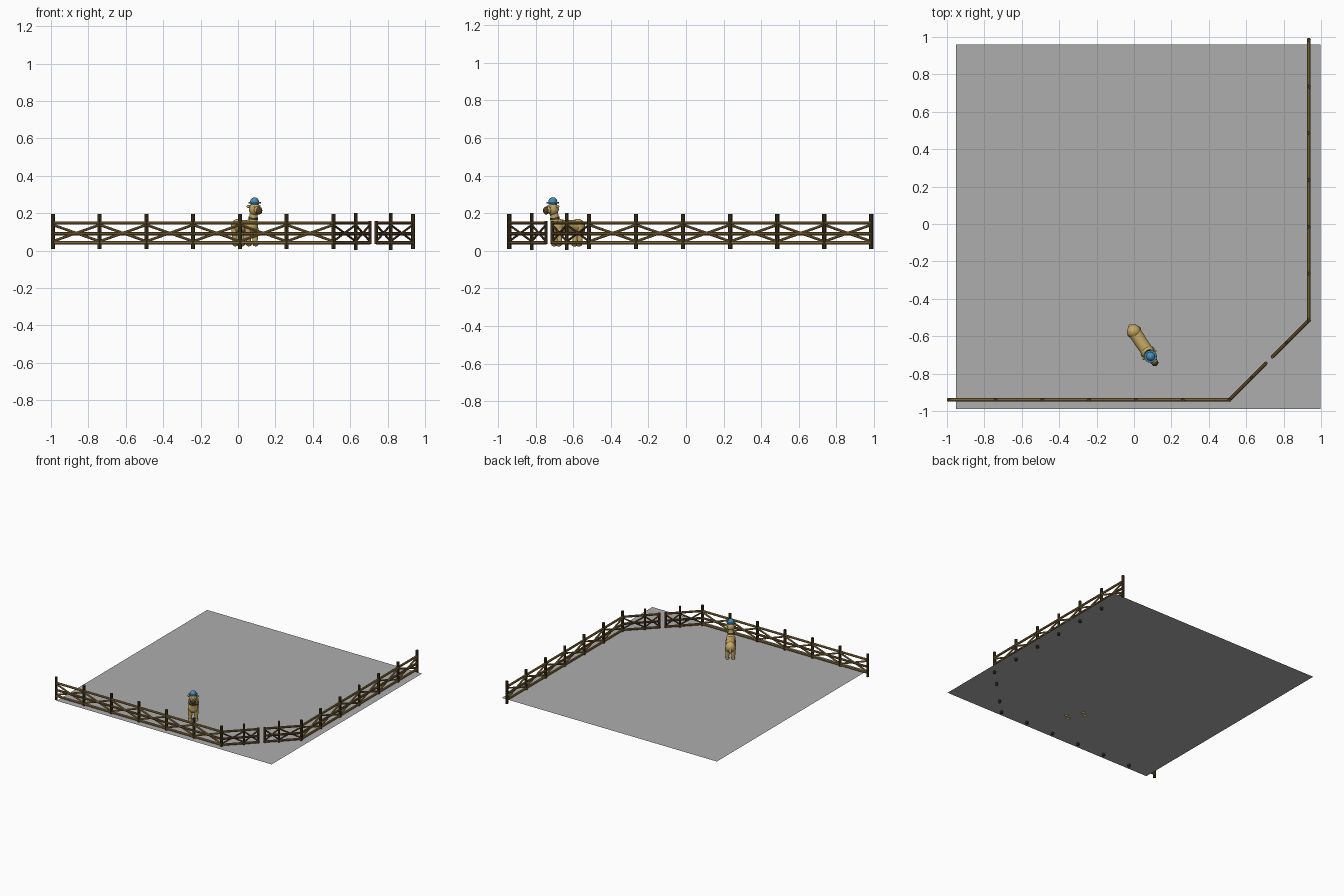
import bpy, math
from mathutils import Vector, Matrix

if "Cube" in bpy.data.objects:
    bpy.data.objects.remove(bpy.data.objects["Cube"])


def mat(name, rgb):
    m = bpy.data.materials.new(name)
    m.diffuse_color = (*rgb, 1)
    m.use_nodes = True
    m.node_tree.nodes["Principled BSDF"].inputs["Base Color"].default_value = m.diffuse_color
    return m


GREY = mat("ground grey", (0.42, 0.42, 0.42))
POST = mat("dark bark", (0.060, 0.042, 0.015))
RAIL = mat("rail brown", (0.19, 0.105, 0.028))
BRACE = mat("light wood", (0.30, 0.19, 0.055))
GATE = mat("gate brown", (0.10, 0.052, 0.018))
TAN = mat("tan coat", (0.56, 0.40, 0.13))
BROWN = mat("dark brown muzzle", (0.09, 0.05, 0.018))
BLUE = mat("hat blue", (0.07, 0.27, 0.47))
COLLAR = mat("collar green", (0.05, 0.05, 0.015))
WHITE = mat("eye white", (0.8, 0.8, 0.75))


def finish(name, m, smooth=True):
    o = bpy.context.object
    o.name = name
    o.data.materials.append(m)
    if smooth:
        bpy.ops.object.shade_smooth_by_angle(angle=math.radians(40))
    return o


def rod(name, a, b, r, m, r2=None, sides=8):
    """Round bar between two points, optionally tapered."""
    a, b = Vector(a), Vector(b)
    d = b - a
    bpy.ops.mesh.primitive_cone_add(vertices=sides, radius1=r, radius2=r if r2 is None else r2,
                                    depth=d.length, location=(a + b) / 2,
                                    rotation=d.to_track_quat('Z', 'Y').to_euler())
    return finish(name, m, sides > 8)


# Ground sheet
bpy.ops.mesh.primitive_plane_add(size=1.95, location=(0.023, -0.015, 0.03))
finish("ground", GREY, False)


# Straight fence runs: posts, three rails and crossed braces in each bay
def fence(name, a, b, bays):
    a, b = Vector(a), Vector(b)
    at = lambda t, z: (*(a + (b - a) * t), z)
    for i in range(bays + 1):
        rod(name + "_post", at(i / bays, 0.01), at(i / bays, 0.195), 0.011, POST)
    for z, m in ((0.148, BRACE), (0.09, RAIL), (0.042, BRACE)):
        rod(name + "_rail", at(0, z), at(1, z), 0.009, RAIL if m is RAIL else m)
    for i in range(bays):
        t0, t1 = i / bays, (i + 1) / bays
        rod(name + "_brace", at(t0, 0.05), at(t1, 0.138), 0.007, BRACE)
        rod(name + "_brace", at(t0, 0.138), at(t1, 0.05), 0.007, BRACE)


fence("front_fence", (-0.99, -0.94), (0.51, -0.94), 6)
fence("side_fence", (0.935, -0.515), (0.935, 0.985), 6)

# Corner gate: two halves with a small gap in the middle
ga, gb = Vector((0.51, -0.94)), Vector((0.935, -0.515))
gp = lambda t, z: (*(ga + (gb - ga) * t), z)
for t0, tp, t1 in ((0, 0.28, 0.46), (1, 0.72, 0.54)):
    rod("gate_post", gp(tp, 0.003), gp(tp, 0.2), 0.009, POST)
    rod("gate_end", gp(t1, 0.035), gp(t1, 0.158), 0.009, GATE)
    for z in (0.148, 0.09, 0.042):
        rod("gate_rail", gp(t0, z), gp(t1, z), 0.009, GATE if z == 0.09 else RAIL)
    for s, e in ((t0, tp), (tp, t1)):
        rod("gate_brace", gp(s, 0.05), gp(e, 0.138), 0.006, GATE)
        rod("gate_brace", gp(s, 0.138), gp(e, 0.05), 0.006, GATE)

# Animal: local x is forward, local y is sideways
YAW = math.atan2(-0.832, 0.555)
W = Matrix.Translation((0.0, -0.575, 0)) @ Matrix.Rotation(YAW, 4, 'Z')


def ball(name, loc, size, m, pitch=0):
    bpy.ops.mesh.primitive_uv_sphere_add(segments=20, ring_count=12, radius=1)
    o = finish(name, m)
    o.matrix_world = (W @ Matrix.Translation(loc) @ Matrix.Rotation(pitch, 4, 'Y')
                      @ Matrix.Diagonal((*size, 1)))
    return o


def limb(name, a, b, r, r2, m):
    return rod(name, W @ Vector(a), W @ Vector(b), r, m, r2, 16)


# Body
limb("barrel", (0.0, 0, 0.128), (0.13, 0, 0.132), 0.035, 0.034, TAN)
ball("rump", (0.0, 0, 0.128), (0.038, 0.038, 0.042), TAN)
ball("chest", (0.13, 0, 0.132), (0.036, 0.036, 0.042), TAN)
ball("tail", (-0.032, 0, 0.12), (0.009, 0.01, 0.032), TAN, 0.3)
# Legs and feet
for x in (0.002, 0.132):
    for y in (-0.022, 0.022):
        limb("leg", (x, y, 0.035), (x, y, 0.12), 0.012, 0.019, TAN)
        ball("foot", (x + 0.005, y, 0.034), (0.018, 0.014, 0.011), TAN)
# Neck with collar
limb("neck", (0.142, 0, 0.14), (0.155, 0, 0.215), 0.025, 0.021, TAN)
limb("collar", (0.147, 0, 0.168), (0.149, 0, 0.178), 0.026, 0.026, COLLAR)
# Head
ball("head", (0.16, 0, 0.222), (0.033, 0.03, 0.034), TAN)
ball("snout", (0.188, 0, 0.217), (0.024, 0.02, 0.02), TAN)
ball("muzzle", (0.203, 0, 0.214), (0.016, 0.018, 0.021), BROWN)
for y in (-1, 1):
    ball("ear", (0.15, y * 0.03, 0.236), (0.007, 0.015, 0.008), TAN)
    ball("eye", (0.186, y * 0.015, 0.234), (0.005, 0.005, 0.006), WHITE)
# Hat: brim and crown
limb("hat_brim", (0.16, 0, 0.251), (0.16, 0, 0.259), 0.034, 0.033, BLUE)
ball("hat_crown", (0.16, 0, 0.259), (0.024, 0.024, 0.026), BLUE)
